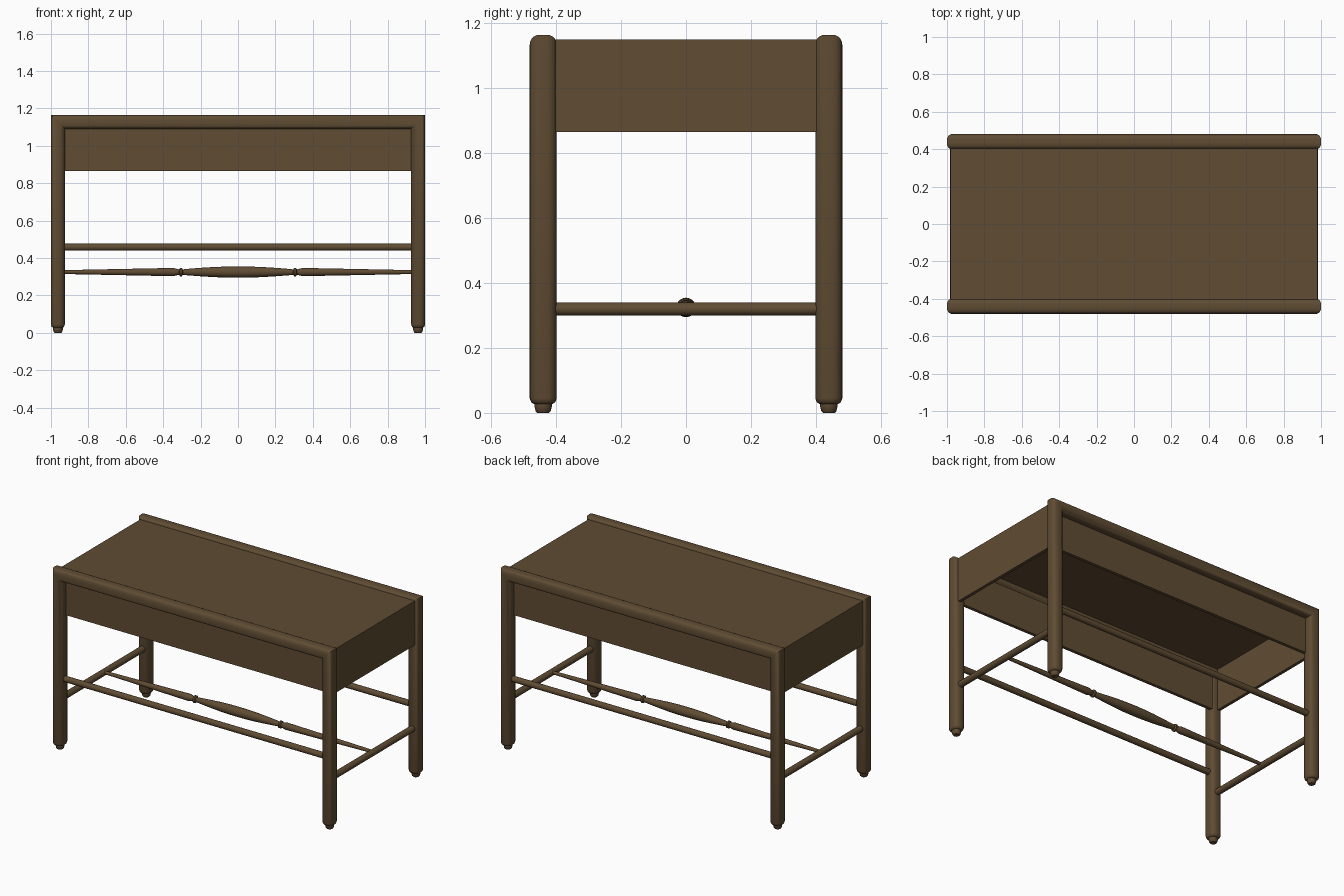
import bpy
import bmesh
from math import cos, sin, pi, radians
from mathutils import Vector, Matrix

if "Cube" in bpy.data.objects:
    bpy.data.objects.remove(bpy.data.objects["Cube"], do_unlink=True)

wood = bpy.data.materials.new("dark_brown_wood")
wood.use_nodes = True
COLOR = (0.115, 0.072, 0.033, 1)
wood.diffuse_color = COLOR
bsdf = next(n for n in wood.node_tree.nodes if n.type == "BSDF_PRINCIPLED")
bsdf.inputs["Base Color"].default_value = COLOR
bsdf.inputs["Roughness"].default_value = 0.6


def finish(bm, name, smooth=True):
    """Turn a bmesh into a named wooden object."""
    bmesh.ops.recalc_face_normals(bm, faces=bm.faces)
    mesh = bpy.data.meshes.new(name)
    bm.to_mesh(mesh)
    bm.free()
    mesh.materials.append(wood)
    obj = bpy.data.objects.new(name, mesh)
    bpy.context.collection.objects.link(obj)
    if smooth:
        bpy.ops.object.select_all(action="DESELECT")
        obj.select_set(True)
        bpy.context.view_layer.objects.active = obj
        bpy.ops.object.shade_smooth_by_angle(angle=radians(40))
    return obj


def skin(bm, rings):
    """Join rings of points into a closed tube."""
    loops = [[bm.verts.new(p) for p in ring] for ring in rings]
    n = len(loops[0])
    for a, b in zip(loops, loops[1:]):
        for i in range(n):
            j = (i + 1) % n
            bm.faces.new((a[i], a[j], b[j], b[i]))
    bm.faces.new(loops[0])
    bm.faces.new(loops[-1])


def turned(name, profile, matrix, sides=20):
    """Turn (radius, height) pairs around local z."""
    bm = bmesh.new()
    skin(bm, [[matrix @ Vector((r * cos(2 * pi * i / sides), r * sin(2 * pi * i / sides), h))
               for i in range(sides)] for r, h in profile])
    return finish(bm, name)


def board(name, center, size):
    bm = bmesh.new()
    bmesh.ops.create_cube(bm, size=1, matrix=Matrix.Translation(center) @ Matrix.Diagonal((*size, 1)))
    return finish(bm, name, False)


def rounded_section(depth, width, radius, steps=5):
    """Rounded rectangle: first axis points out of the frame, second along y."""
    pts = []
    for k, (sx, sy) in enumerate(((1, 1), (-1, 1), (-1, -1), (1, -1))):
        for s in range(steps + 1):
            a = pi / 2 * (k + s / steps)
            pts.append((sx * (depth / 2 - radius) + radius * cos(a),
                        sy * (width / 2 - radius) + radius * sin(a)))
    return pts


LEG_X, LEG_Y, TOP_Z = 0.963, 0.44, 1.128
along_x = Matrix.Rotation(pi / 2, 4, "Y")
along_y = Matrix.Rotation(-pi / 2, 4, "X")
section = rounded_section(0.074, 0.083, 0.03)

for side, sy in (("front", -1), ("back", 1)):
    # Two legs and the top rail as one mitred frame
    y = sy * LEG_Y
    rings = []
    for sx in (-1, 1):
        foot = [[(sx * (LEG_X + u * k), y + v * k, z) for u, v in section]
                for z, k in ((0.028, 0.72), (0.033, 0.9), (0.045, 1))]
        corner = [(sx * (LEG_X + u), y + v, TOP_Z + u) for u, v in section]
        leg = foot + [corner]
        rings += leg if sx < 0 else leg[::-1]
    bm = bmesh.new()
    skin(bm, rings)
    finish(bm, side + "_leg_frame")

    # Small turned feet
    for end, sx in (("right", -1), ("left", 1)):
        turned(f"{side}_{end}_foot", [(0.018, 0), (0.023, 0.005), (0.027, 0.02), (0.027, 0.04)],
               Matrix.Translation((sx * LEG_X, y, 0)))

    # Long apron and long stretcher
    board(side + "_apron", (0, sy * 0.42, 1.003), (1.9, 0.02, 0.276))
    turned(side + "_stretcher", [(0.019, -0.95), (0.019, 0.95)],
           Matrix.Translation((0, y, 0.458)) @ along_x)

for end, sx in (("right", -1), ("left", 1)):
    # End apron and end stretcher
    board(end + "_end_apron", (sx * 0.972, 0, 1.007), (0.02, 0.86, 0.284))
    turned(end + "_end_stretcher", [(0.02, -0.43), (0.02, 0.43)],
           Matrix.Translation((sx * LEG_X, 0, 0.32)) @ along_y)

# Table top
board("table_top", (0, 0, 1.141), (1.964, 0.86, 0.018))

# Turned middle spindle, mirrored about its centre
half = [(0.030, 0), (0.0295, 0.06), (0.027, 0.13), (0.022, 0.21), (0.016, 0.285), (0.014, 0.295),
        (0.023, 0.3), (0.023, 0.31), (0.014, 0.315), (0.017, 0.325), (0.022, 0.345), (0.021, 0.4),
        (0.017, 0.6), (0.012, 0.85), (0.01, 0.96)]
spindle = [(r, -h) for r, h in half[:0:-1]] + half
turned("middle_spindle", spindle, Matrix.Translation((0, 0, 0.325)) @ along_x)
